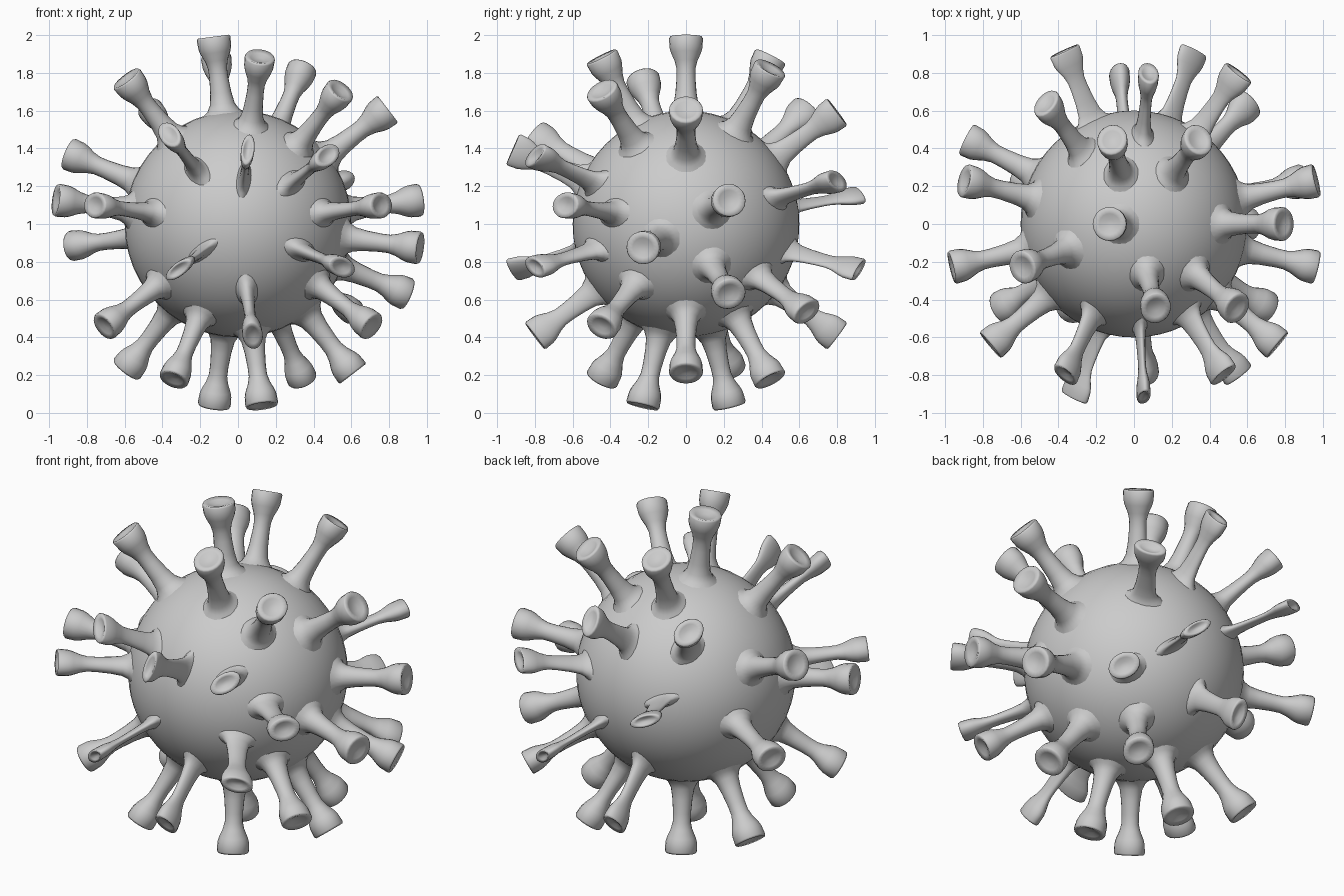
import bpy
import bmesh
from math import cos, sin, pi, radians
from mathutils import Matrix, Vector

if "Cube" in bpy.data.objects:
    bpy.data.objects.remove(bpy.data.objects["Cube"], do_unlink=True)

CENTRE = Vector((0, 0, 1))
SIDES = 20

# One flat grey for everything
grey = bpy.data.materials.new("pale grey")
grey.use_nodes = True
colour = (0.6, 0.6, 0.6, 1)
grey.diffuse_color = colour
grey.node_tree.nodes["Principled BSDF"].inputs["Base Color"].default_value = colour


def finish(bm, name):
    """Turn a bmesh into a smooth shaded mesh with the grey material."""
    bmesh.ops.recalc_face_normals(bm, faces=bm.faces)
    mesh = bpy.data.meshes.new(name)
    bm.to_mesh(mesh)
    bm.free()
    mesh.materials.append(grey)
    mesh.shade_smooth()
    return mesh


def add_object(name, mesh, matrix):
    obj = bpy.data.objects.new(name, mesh)
    obj.matrix_world = matrix
    bpy.context.collection.objects.link(obj)
    return obj


# Round body, poles along y
bm = bmesh.new()
bmesh.ops.create_uvsphere(bm, u_segments=48, v_segments=28, radius=0.6)
add_object("body", finish(bm, "body"),
           Matrix.Translation(CENTRE) @ Matrix.Rotation(pi / 2, 4, "X"))

# Spike: flared foot, narrow stem, wide head with a dished end (radius, distance)
profile = [(0.125, 0.575), (0.085, 0.605), (0.066, 0.64), (0.056, 0.7),
           (0.05, 0.78), (0.05, 0.83), (0.06, 0.87), (0.08, 0.915),
           (0.087, 0.94), (0.09, 0.99), (0.084, 1.0), (0.055, 0.992),
           (0.025, 0.98)]
bm = bmesh.new()
rings = []
for r, d in profile:
    rings.append([bm.verts.new((r * cos(2 * pi * i / SIDES),
                                r * sin(2 * pi * i / SIDES), d))
                  for i in range(SIDES)])
for low, high in zip(rings, rings[1:]):
    for i in range(SIDES):
        j = (i + 1) % SIDES
        bm.faces.new((low[i], low[j], high[j], high[i]))
bm.faces.new(rings[-1])
spike_mesh = finish(bm, "spike")

# Spikes sit on a grid of latitudes along y and steps around y
layout = {
    -5: (5, 14), -4: (2, 8, 18, 22), -3: (0, 11), -2: (3, 5, 14, 16, 21),
    -1: (8, 11, 18, 23), 0: (2, 6, 20), 1: (0, 10, 15, 17, 22),
    2: (4, 6, 12, 19), 3: (8, 21), 4: (1, 5, 17), 5: (10, 21),
}
for row, steps in layout.items():
    lat = radians(13.3 * row)
    for step in steps:
        turn = radians(15 * step + 7.5)
        out = Vector((cos(lat) * cos(turn), sin(lat), cos(lat) * sin(turn)))
        around = Vector((-sin(turn), 0, cos(turn)))
        along = out.cross(around)
        # Spikes become flatter towards the front and back
        axes = Matrix((around * cos(lat), along, out)).transposed()
        add_object("spike", spike_mesh,
                   Matrix.Translation(CENTRE) @ axes.to_4x4())
